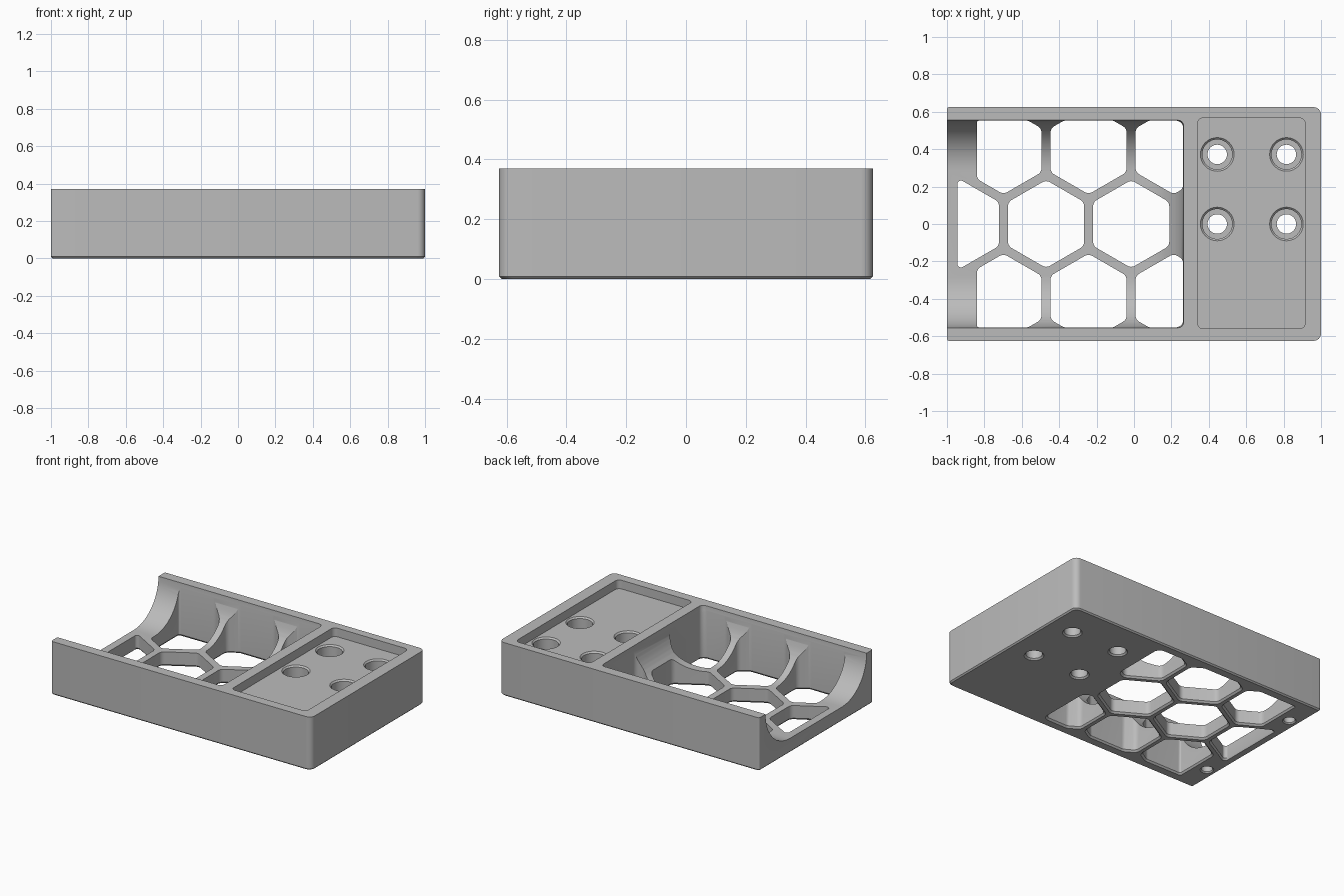
import bpy, bmesh, math
from mathutils import Vector, Matrix

if "Cube" in bpy.data.objects:
    bpy.data.objects.remove(bpy.data.objects["Cube"], do_unlink=True)

grey = bpy.data.materials.new("plain grey")
grey.use_nodes = True
grey.diffuse_color = (0.5, 0.5, 0.5, 1)
grey.node_tree.nodes["Principled BSDF"].inputs["Base Color"].default_value = (0.5, 0.5, 0.5, 1)

HEIGHT, FLOOR, FILLET = 0.37, 0.10, 0.27
WALL_Y, WALL_X = 0.555, 0.265


def loft(name, rings):
    """Closed solid through (outline, z) rings of equal point count."""
    bm = bmesh.new()
    loops = [[bm.verts.new((p[0], p[1], z)) for p in pts] for pts, z in rings]
    n = len(loops[0])
    for lo, hi in zip(loops, loops[1:]):
        for i in range(n):
            j = (i + 1) % n
            bm.faces.new((lo[i], lo[j], hi[j], hi[i]))
    bm.faces.new(loops[0][::-1])
    bm.faces.new(loops[-1])
    bmesh.ops.recalc_face_normals(bm, faces=bm.faces)
    mesh = bpy.data.meshes.new(name)
    bm.to_mesh(mesh)
    bm.free()
    mesh.materials.append(grey)
    obj = bpy.data.objects.new(name, mesh)
    bpy.context.collection.objects.link(obj)
    return obj


def rounded(points, radii, seg=6):
    """Round every corner of a convex counter-clockwise outline."""
    pts = [Vector(p) for p in points]
    n, out = len(pts), []
    for i, p in enumerate(pts):
        a, b = pts[i - 1] - p, pts[(i + 1) % n] - p
        half = a.angle(b) / 2
        r = radii[i] if isinstance(radii, (list, tuple)) else radii
        t = min(r / math.tan(half), 0.45 * a.length, 0.45 * b.length)
        a, b = a.normalized(), b.normalized()
        c = p + (a + b).normalized() * (t / math.cos(half))
        start = p + a * t - c
        for k in range(seg + 1):
            out.append(c + Matrix.Rotation((math.pi - 2 * half) * k / seg, 2) @ start)
    return out


def rect(x0, x1, y0, y1):
    return [(x0, y0), (x1, y0), (x1, y1), (x0, y1)]


def circle(x, y, r, n=32):
    return [(x + r * math.cos(math.tau * i / n), y + r * math.sin(math.tau * i / n)) for i in range(n)]


def clip(points, axis, limit, sign):
    """Keep the part of an outline where sign * coordinate <= sign * limit."""
    out = []
    for i, q in enumerate(points):
        p = points[i - 1]
        dp, dq = sign * (p[axis] - limit), sign * (q[axis] - limit)
        if dp * dq < 0:
            out.append(tuple(Vector(p).lerp(Vector(q), dp / (dp - dq))))
        if dq <= 0:
            out.append(q)
    return out


def grown(points, d):
    """Spread an outline about its middle by roughly d."""
    c = sum((Vector(p) for p in points), Vector((0, 0))) / len(points)
    return [Vector(p) + (Vector(p) - c).normalized() * d for p in points]


def cut(target, cutter):
    mod = target.modifiers.new("cut", "BOOLEAN")
    mod.operation, mod.solver, mod.object = "DIFFERENCE", "EXACT", cutter
    bpy.ops.object.select_all(action="DESELECT")
    target.select_set(True)
    bpy.context.view_layer.objects.active = target
    bpy.ops.object.modifier_apply(modifier=mod.name)
    bpy.data.objects.remove(cutter, do_unlink=True)


# Block with rounded right corners and a thin chamfer underneath
def block_ring(inset):
    return rounded(rect(-1 + inset, 1 - inset, -0.625 + inset, 0.625 - inset),
                   [0.012, 0.04, 0.04, 0.012])


tray = loft("tray_body", [(block_ring(0.009), 0), (block_ring(0), 0.009), (block_ring(0), HEIGHT)])

# Open-ended cradle with quarter-round sides and end
rings = []
for k in range(15):
    ang = math.pi / 2 * k / 14
    d = FILLET * (1 - math.sin(ang))
    ring = rounded(rect(-1.4, WALL_X - d, -WALL_Y + d, WALL_Y - d), 0.03)
    rings.append((ring, FLOOR + FILLET * (1 - math.cos(ang))))
rings.append((rings[-1][0], HEIGHT + 0.05))
cut(tray, loft("cradle_cutter", rings))

# Honeycomb openings, trimmed to the cradle
PITCH, HEX_R = 0.455, 0.235
cells = [(-0.015 - PITCH * i, 0) for i in range(3)]
cells += [(0.212 - PITCH * i, s * 0.394) for i in range(3) for s in (-1, 1)]
for cx, cy in cells:
    hexagon = [(cx + HEX_R * math.cos(math.radians(30 + 60 * i)),
                cy + HEX_R * math.sin(math.radians(30 + 60 * i))) for i in range(6)]
    left = -0.945 if cy == 0 else -0.84
    for axis, limit, sign in ((0, left, -1), (0, WALL_X - 0.002, 1),
                              (1, -WALL_Y + 0.002, -1), (1, WALL_Y - 0.002, 1)):
        hexagon = clip(hexagon, axis, limit, sign)
    outline = rounded(hexagon, 0.04)
    cut(tray, loft("cell_cutter", [(grown(outline, 0.022), -0.01), (outline, 0.012), (outline, 0.36)]))

# Shallow rectangular pocket
pocket = rounded(rect(0.34, 0.915, -0.56, 0.567), 0.03)
POCKET_Z = 0.31
cut(tray, loft("pocket_cutter", [(pocket, POCKET_Z), (pocket, HEIGHT + 0.05)]))

# Counterbored screw holes
for x in (0.445, 0.815):
    for y in (0.0, 0.372):
        profile = [(0.072, -0.01), (0.052, 0.01), (0.052, 0.12), (0.08, 0.12),
                   (0.08, POCKET_Z - 0.01), (0.1, POCKET_Z + 0.01)]
        cut(tray, loft("screw_cutter", [(circle(x, y, r), z) for r, z in profile]))

# Blind holes under the open end
for y in (-0.4, 0.4):
    profile = [(0.052, -0.01), (0.036, 0.008), (0.036, 0.085)]
    cut(tray, loft("blind_cutter", [(circle(-0.93, y, r, 24), z) for r, z in profile]))

tray.select_set(True)
bpy.context.view_layer.objects.active = tray
bpy.ops.object.shade_smooth_by_angle(angle=math.radians(30))
